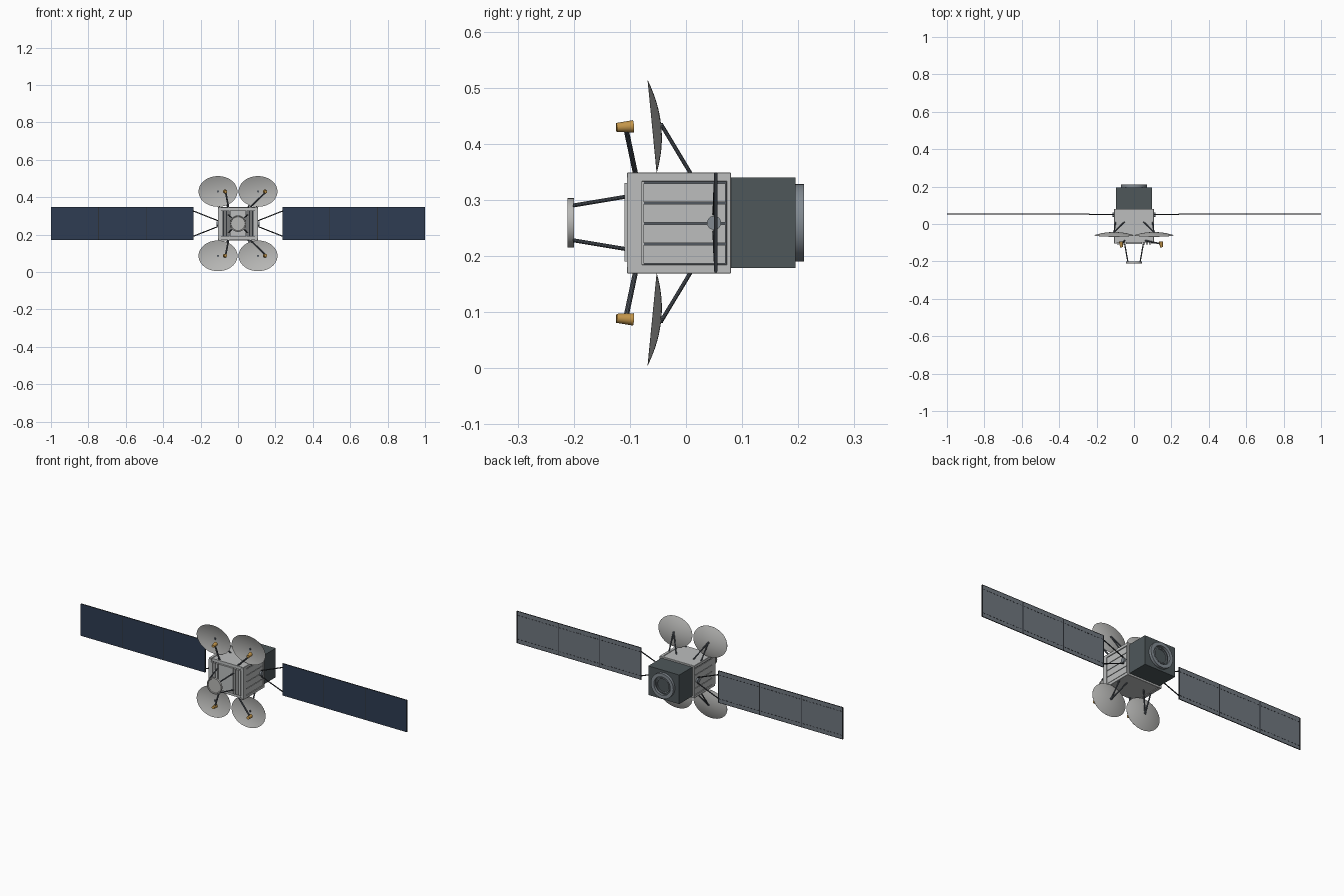
import bpy, bmesh, math
from mathutils import Vector, Matrix

if "Cube" in bpy.data.objects:
    bpy.data.objects.remove(bpy.data.objects["Cube"], do_unlink=True)

ZC = 0.259  # height of the main axis


def material(name, r, g, b):
    lin = [((c / 255 + 0.055) / 1.055) ** 2.4 for c in (r, g, b)] + [1]
    m = bpy.data.materials.new(name)
    m.use_nodes = True
    m.diffuse_color = lin
    bsdf = m.node_tree.nodes["Principled BSDF"]
    bsdf.inputs["Base Color"].default_value = lin
    bsdf.inputs["Roughness"].default_value = 0.6
    return m


body_grey = material("body grey", 188, 190, 190)
dish_grey = material("dish grey", 184, 184, 182)
slate = material("dark slate", 78, 87, 90)
strut_grey = material("strut grey", 82, 88, 96)
ring_grey = material("ring grey", 130, 138, 145)
navy = material("cell navy", 46, 60, 82)
panel_back = material("panel back grey", 112, 119, 127)
seam_dark = material("seam dark", 45, 49, 54)
gold = material("feed gold", 196, 150, 74)


def finish(name, bm, mats, smooth=False):
    bmesh.ops.recalc_face_normals(bm, faces=bm.faces)
    me = bpy.data.meshes.new(name)
    bm.to_mesh(me)
    bm.free()
    ob = bpy.data.objects.new(name, me)
    bpy.context.collection.objects.link(ob)
    for m in mats:
        me.materials.append(m)
    if smooth:
        bpy.ops.object.select_all(action='DESELECT')
        ob.select_set(True)
        bpy.context.view_layer.objects.active = ob
        bpy.ops.object.shade_smooth_by_angle(angle=math.radians(35))
    return ob


def box(name, x, y, z, mat, bevel=0):
    """Box from (min, max) pairs."""
    bm = bmesh.new()
    size = [b - a for a, b in (x, y, z)]
    mid = [(a + b) / 2 for a, b in (x, y, z)]
    bmesh.ops.create_cube(bm, size=1, matrix=Matrix.Translation(mid) @ Matrix.Diagonal((*size, 1)))
    if bevel:
        bmesh.ops.bevel(bm, geom=bm.edges[:], offset=bevel, segments=1, affect='EDGES')
    return finish(name, bm, [mat])


def rod(name, a, b, r1, mat, r2=None, sides=10):
    a, b = Vector(a), Vector(b)
    d = b - a
    bm = bmesh.new()
    turn = d.to_track_quat('Z', 'Y').to_matrix().to_4x4()
    bmesh.ops.create_cone(bm, cap_ends=True, segments=sides, radius1=r1, radius2=r2 or r1,
                          depth=d.length, matrix=Matrix.Translation((a + b) / 2) @ turn)
    return finish(name, bm, [mat], True)


def lathe(name, profile, mat, matrix, steps=40):
    """Spin (radius, y) points about the y axis."""
    bm = bmesh.new()
    vs = [bm.verts.new((r, y, 0)) for r, y in profile]
    es = [bm.edges.new(p) for p in zip(vs, vs[1:])]
    bmesh.ops.spin(bm, geom=vs + es, cent=(0, 0, 0), axis=(0, 1, 0),
                   angle=math.tau, steps=steps, use_duplicate=False)
    bmesh.ops.remove_doubles(bm, verts=bm.verts, dist=1e-5)
    bmesh.ops.transform(bm, matrix=matrix, verts=bm.verts)
    return finish(name, bm, [mat], True)


AXIS = Matrix.Translation((0, 0, ZC))

# Main body with corner rails and rear flange
box("body_core", (-0.1, 0.1), (-0.098, 0.078), (0.172, 0.346), body_grey)
box("rear_flange", (-0.106, 0.106), (0.072, 0.08), (0.169, 0.349), body_grey, 0.001)
for sx in (-1, 1):
    side = "left" if sx > 0 else "right"
    for z0, level in ((0.169, "lower"), (0.333, "upper")):
        x = sorted((sx * 0.09, sx * 0.106))
        box(f"{side}_{level}_rail", x, (-0.105, 0.08), (z0, z0 + 0.016), body_grey, 0.001)
    # Side ribs over a dark seam plate
    box(f"{side}_seam_plate", sorted((sx * 0.1, sx * 0.102)), (-0.075, 0.072), (0.185, 0.333), strut_grey)
    for i in range(4):
        z0 = 0.187 + i * 0.0364
        box(f"{side}_rib_{i}", sorted((sx * 0.1, sx * 0.105)), (-0.076, 0.07), (z0, z0 + 0.033), body_grey)
    box(f"{side}_front_post", sorted((sx * 0.09, sx * 0.106)), (-0.105, -0.078), (0.18, 0.34), body_grey)
    # Front louvres
    for i, x0 in enumerate((0.048, 0.064, 0.08)):
        box(f"{side}_louvre_{i}", sorted((sx * x0, sx * (x0 + 0.012))), (-0.11, -0.095), (0.19, 0.33), body_grey)
    box(f"{side}_louvre_seam", sorted((sx * 0.046, sx * 0.094)), (-0.1, -0.095), (0.19, 0.33), seam_dark)
box("front_plate", (-0.044, 0.044), (-0.108, -0.095), (0.19, 0.33), body_grey)

# Rear equipment box with nozzle ring
box("rear_box", (-0.095, 0.095), (0.078, 0.195), (0.179, 0.34), slate)
lathe("rear_ring", [(0.05, 0.195), (0.05, 0.21), (0.069, 0.21), (0.069, 0.195)], ring_grey, AXIS)
lathe("inner_ring", [(0.036, 0.195), (0.036, 0.203), (0.042, 0.203), (0.042, 0.195)], ring_grey, AXIS)
lathe("rear_recess", [(0, 0.197), (0.05, 0.197), (0.05, 0.195)], slate, AXIS)

# Front disc on four legs
lathe("front_disc", [(0, -0.2), (0.044, -0.2), (0.044, -0.211), (0.039, -0.211), (0.037, -0.208),
                     (0, -0.208)], dish_grey, AXIS)
for sx in (-1, 1):
    for sz in (-1, 1):
        rod("front_disc_leg", (sx * 0.05, -0.105, ZC + sz * 0.047),
            (sx * 0.033, -0.201, ZC + sz * 0.031), 0.0035, strut_grey)

# Four elliptical dishes with struts, feed arms and feed horns
T = [i / 8 for i in range(9)]
DISH = [(t, 0.016 * (1 - t * t)) for t in T] + [(t, 0.0135 * (1 - t * t) - 0.0005) for t in T[::-1]]
for sz in (-1, 1):
    level = "upper" if sz > 0 else "lower"
    zd, edge = ZC + sz * 0.172, ZC + sz * 0.086
    for sx in (-1, 1):
        side = "left" if sx > 0 else "right"
        tag = f"{level}_{side}"
        cx = sx * 0.107
        place = Matrix(((0.104, 0, 0, cx), (0, 1, -0.008 * sz, -0.06), (0, 0, 0.082, zd), (0, 0, 0, 1)))
        lathe(f"{tag}_dish", DISH, dish_grey, place, 48)
        rod(f"{tag}_dish_bolt", (cx, -0.05, zd), (cx, -0.041, zd), 0.006, strut_grey)
        for foot in (0.05, 0.098):
            rod(f"{tag}_dish_strut", (cx, -0.044, zd + sz * 0.003), (sx * foot, 0.012, edge - sz * 0.004),
                0.0035, strut_grey)
        fx = cx + 0.041
        base = 0.06 if sx > 0 else -0.05
        rod(f"{tag}_feed_arm", (base, -0.089, edge - sz * 0.003), (fx, -0.107, zd - sz * 0.004),
            0.0045, strut_grey)
        rod(f"{tag}_feed_horn", (fx, -0.124, zd - sz * 0.002), (fx - 0.004, -0.094, zd), 0.008, gold, 0.011, 16)

# Solar wings
PY = 0.052
EDGES = [0.237, 0.4905, 0.7455, 1.0]
ZP = (0.172, 0.348)
for sx in (-1, 1):
    side = "left" if sx > 0 else "right"
    rod(f"{side}_pivot", (sx * 0.098, 0.05, ZC), (sx * 0.114, 0.05, ZC), 0.0125, ring_grey, sides=24)
    for sz in (-1, 1):
        rod(f"{side}_yoke_arm", (sx * 0.108, 0.05, ZC + sz * 0.016),
            (sx * 0.24, PY, ZC + sz * 0.068), 0.003, seam_dark)
    for i in range(3):
        a, b = EDGES[i] + 0.002 * (i > 0), EDGES[i + 1] - 0.002 * (i < 2)
        panel = box(f"{side}_solar_panel_{i}", sorted((sx * a, sx * b)), (PY - 0.002, PY + 0.002), ZP, seam_dark)
        panel.data.materials.append(navy)
        panel.data.materials.append(panel_back)
        for p in panel.data.polygons:
            p.material_index = 1 if p.normal.y < -0.5 else 2 if p.normal.y > 0.5 else 0
        # Dashed clips along both long edges of the back
        bm = bmesh.new()
        for k in range(12):
            for sz in (-1, 1):
                x = sx * (a + (b - a) * (k + 0.5) / 12)
                bmesh.ops.create_cube(bm, size=1, matrix=Matrix.Translation((x, PY + 0.002, ZC + sz * 0.066))
                                      @ Matrix.Diagonal((0.011, 0.002, 0.003, 1)))
        finish(f"{side}_panel_clips_{i}", bm, [seam_dark])
    for e in EDGES:
        c = min(max(e, 0.239), 0.998)
        box(f"{side}_hinge_bar", sorted((sx * (c - 0.002), sx * (c + 0.002))), (PY - 0.0015, PY + 0.004),
            ZP, seam_dark)
    for z0 in ZP:
        box(f"{side}_panel_edge", sorted((sx * 0.237, sx)), (PY - 0.001, PY + 0.003),
            (z0 - 0.001, z0 + 0.001), seam_dark)
